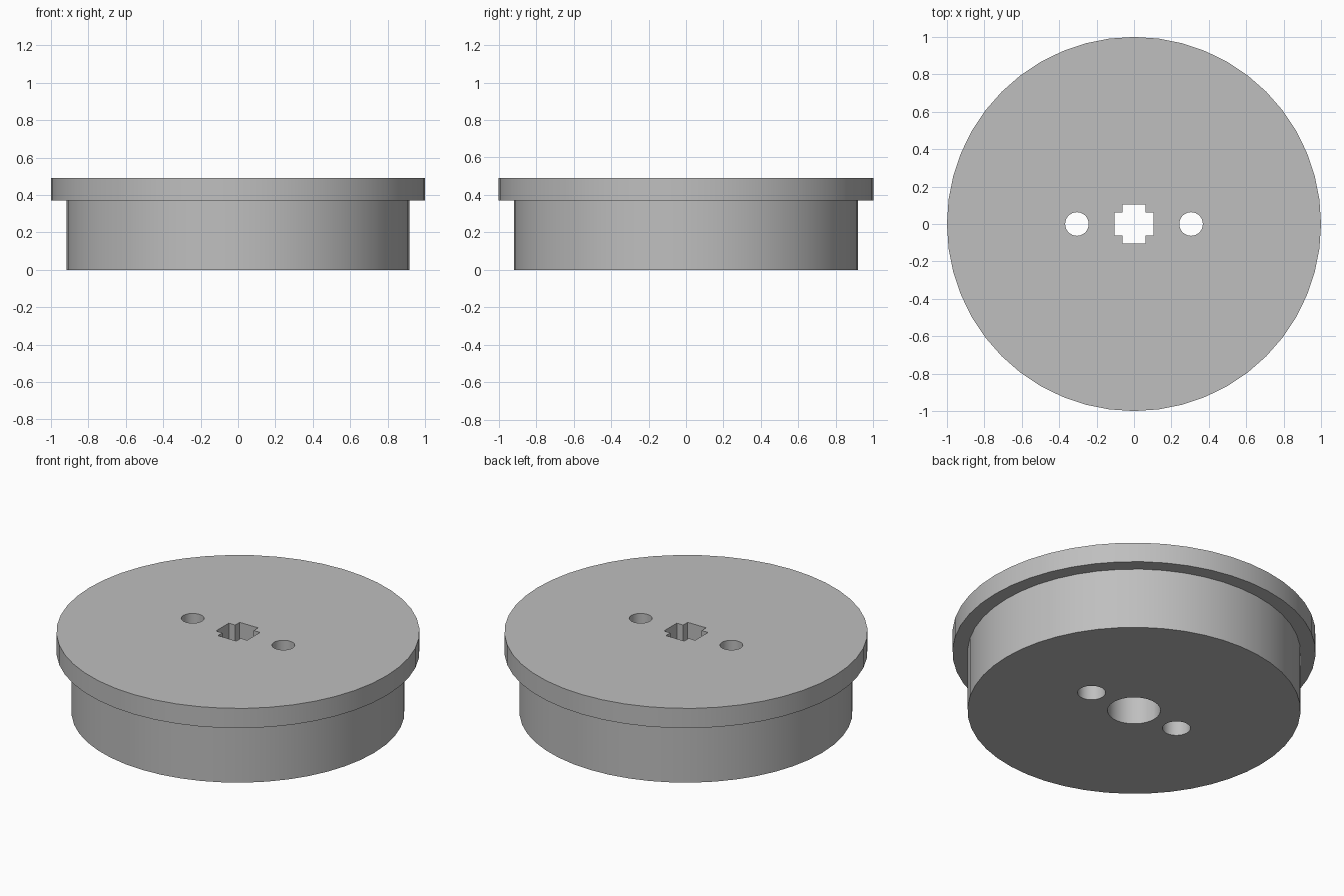
import bpy
import math

cube = bpy.data.objects.get("Cube")
if cube:
    bpy.data.objects.remove(cube, do_unlink=True)

FLANGE_Z, TOP_Z = 0.37, 0.49
HOLE_X = 0.305

grey = bpy.data.materials.new("plain grey")
grey.use_nodes = True
grey.diffuse_color = (0.52, 0.52, 0.52, 1)
grey.node_tree.nodes["Principled BSDF"].inputs["Base Color"].default_value = grey.diffuse_color


def make_object(name, verts, faces):
    mesh = bpy.data.meshes.new(name)
    mesh.from_pydata(verts, [], faces)
    mesh.materials.append(grey)
    obj = bpy.data.objects.new(name, mesh)
    bpy.context.collection.objects.link(obj)
    return obj


def stack_rings(name, rings):
    """Close a stack of equal-length outlines, listed from bottom to top."""
    n = len(rings[0])
    verts = [v for ring in rings for v in ring]
    faces = [tuple(reversed(range(n))), tuple(range(len(verts) - n, len(verts)))]
    for r in range(len(rings) - 1):
        for i in range(n):
            j = (i + 1) % n
            faces.append((r * n + i, r * n + j, (r + 1) * n + j, (r + 1) * n + i))
    return make_object(name, verts, faces)


def circle(radius, z, sides, x=0):
    return [(x + radius * math.cos(math.tau * i / sides),
             radius * math.sin(math.tau * i / sides), z) for i in range(sides)]


def lathe(name, profile, sides, x=0):
    return stack_rings(name, [circle(r, z, sides, x) for r, z in profile])


# Round body with a wider flange on top
body = lathe("flanged_disc", [(0.917, 0), (0.917, FLANGE_Z), (1, FLANGE_Z), (1, TOP_Z)], 48)

# Stepped screw holes on both sides
cutters = [
    lathe(side + "_hole_cutter",
          [(0.077, -0.1), (0.077, FLANGE_Z), (0.063, FLANGE_Z), (0.063, 0.6)], 32, x)
    for side, x in (("left", HOLE_X), ("right", -HOLE_X))
]

# Round bore from below, meeting a cross-shaped socket in the flange
cutters.append(lathe("bore_cutter", [(0.146, -0.1), (0.146, FLANGE_Z)], 32))
a, b = 0.105, 0.062
corner = [(a, -b), (a, b), (b, b)]
cross = []
for turn in range(4):
    cross += corner
    corner = [(-y, x) for x, y in corner]
cutters.append(stack_rings("cross_cutter", [[(x, y, z) for x, y in cross] for z in (0.3, 0.6)]))

# Cut the holes, then keep the result as the mesh
for cutter in cutters:
    mod = body.modifiers.new(cutter.name, "BOOLEAN")
    mod.operation = "DIFFERENCE"
    mod.solver = "EXACT"
    mod.object = cutter
    cutter.hide_render = True

graph = bpy.context.evaluated_depsgraph_get()
finished = bpy.data.meshes.new_from_object(body.evaluated_get(graph))
body.modifiers.clear()
body.data = finished
for cutter in cutters:
    bpy.data.objects.remove(cutter, do_unlink=True)

# Smooth round walls with crisp rims
bpy.ops.object.select_all(action="DESELECT")
body.select_set(True)
bpy.context.view_layer.objects.active = body
bpy.ops.object.shade_smooth_by_angle(angle=math.radians(30))
